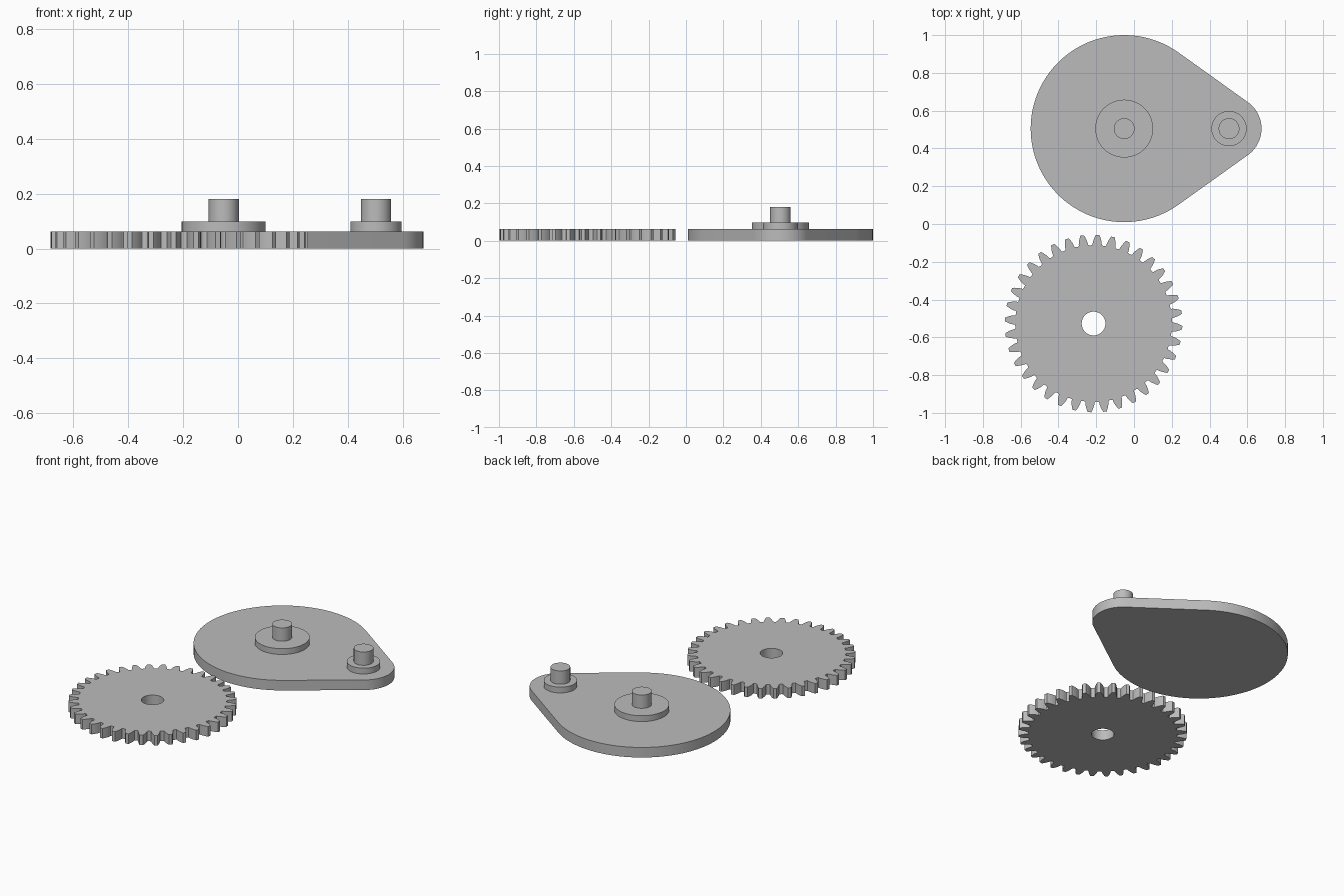
import bpy
import bmesh
from math import sin, cos, tan, acos, pi, radians, sqrt, atan

cube = bpy.data.objects.get("Cube")
if cube:
    bpy.data.objects.remove(cube, do_unlink=True)

grey = bpy.data.materials.new("plain grey")
grey.use_nodes = True
color = (0.5, 0.5, 0.5, 1)
grey.diffuse_color = color
grey.node_tree.nodes["Principled BSDF"].inputs["Base Color"].default_value = color


def arc(cx, cy, r, start, end, steps):
    """Points along an arc, both ends included."""
    return [(cx + r * cos(start + (end - start) * i / steps),
             cy + r * sin(start + (end - start) * i / steps)) for i in range(steps + 1)]


def circle(cx, cy, r, steps=96):
    return arc(cx, cy, r, 0, 2 * pi, steps)[:-1]


def prism(name, loops, z0, z1):
    """Extrude an outline, with optional holes, from z0 to z1."""
    bm = bmesh.new()
    edges = []
    for loop in loops:
        verts = [bm.verts.new((x, y, z0)) for x, y in loop]
        if len(loops) == 1:
            bm.faces.new(verts)
        else:
            edges += [bm.edges.new((verts[i - 1], verts[i])) for i in range(len(verts))]
    if edges:
        bmesh.ops.triangle_fill(bm, edges=edges, use_beauty=True, normal=(0, 0, 1))
    top = bmesh.ops.extrude_face_region(bm, geom=bm.faces[:], use_keep_orig=True)["geom"]
    for v in top:
        if isinstance(v, bmesh.types.BMVert):
            v.co.z = z1
    bmesh.ops.recalc_face_normals(bm, faces=bm.faces[:])
    mesh = bpy.data.meshes.new(name)
    bm.to_mesh(mesh)
    bm.free()
    mesh.materials.append(grey)
    obj = bpy.data.objects.new(name, mesh)
    bpy.context.collection.objects.link(obj)
    bpy.ops.object.select_all(action='DESELECT')
    obj.select_set(True)
    bpy.context.view_layer.objects.active = obj
    bpy.ops.object.shade_smooth_by_angle(angle=radians(30))
    return obj


THICK, COLLAR_TOP, POST_TOP = 0.062, 0.098, 0.18

# Teardrop base plate: two arcs joined by their common tangents
big_x, small_x, plate_y = -0.052, 0.503, 0.505
big_r, small_r = 0.495, 0.172
a = acos((big_r - small_r) / (small_x - big_x))
outline = (arc(big_x, plate_y, big_r, a, 2 * pi - a, 80)
           + arc(small_x, plate_y, small_r, -a, a, 32))
prism("base_plate", [outline], 0, THICK)

# Collars and axle posts
for label, x, collar_r in (("center", big_x, 0.153), ("side", small_x, 0.093)):
    prism(label + "_collar", [circle(x, plate_y, collar_r)], THICK, COLLAR_TOP)
    prism(label + "_post", [circle(x, plate_y, 0.055, 64)], COLLAR_TOP, POST_TOP)

# Spur gear with involute flanks and rounded roots
gear_x, gear_y, teeth = -0.214, -0.527, 36
module = 0.47 * 2 / (teeth + 2)
pitch_r = module * teeth / 2
tip_r, root_r = pitch_r + module, pitch_r - 1.25 * module
pressure = radians(20)
base_r = pitch_r * cos(pressure)
base_half = pi / (2 * teeth) + tan(pressure) - pressure

flank = []  # (radius, half angle) from base circle to tip
for i in range(7):
    r = base_r + (tip_r - base_r) * i / 6
    t = sqrt(max((r / base_r) ** 2 - 1, 0))
    flank.append((r, base_half - (t - atan(t))))

gap_half = pi / teeth - base_half
valley = [(base_r - (base_r - root_r) * sin(k * pi / 8), pi / teeth - gap_half * cos(k * pi / 8))
          for k in range(1, 5)]
half = valley[::-1] + flank  # valley floor up to the tip
tooth = [(r, -h) for r, h in half] + [(r, h) for r, h in half[::-1][:-1]]

gear = []
for n in range(teeth):
    middle = radians(87.4) + 2 * pi * n / teeth
    gear += [(gear_x + r * cos(middle + h), gear_y + r * sin(middle + h)) for r, h in tooth]
prism("spur_gear", [gear, circle(gear_x, gear_y, 0.063, 48)], 0, THICK)
